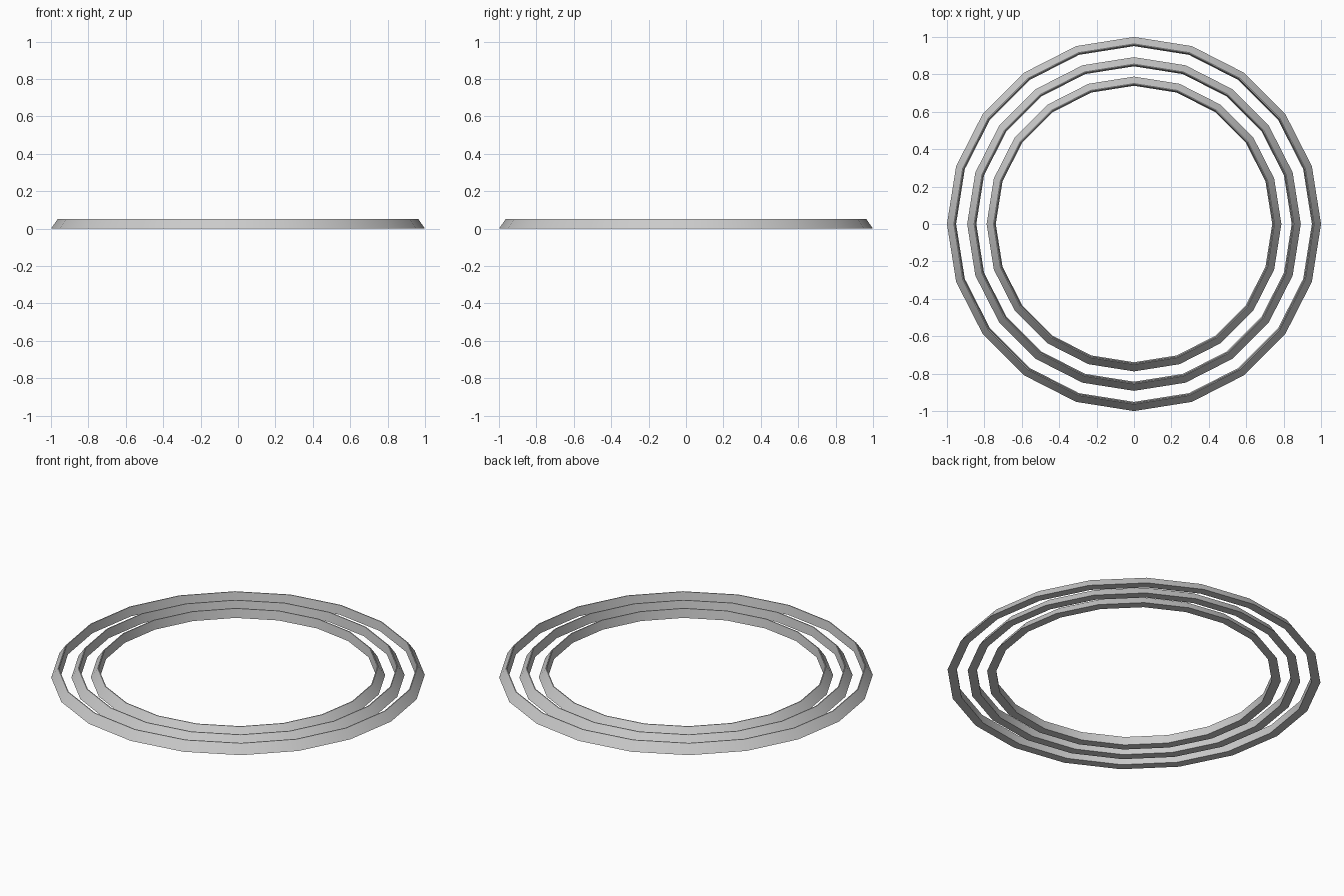
import bpy, math

if "Cube" in bpy.data.objects:
    bpy.data.objects.remove(bpy.data.objects["Cube"])

SIDES = 20

# Cross-section as (inset from outer radius, height): sloped outside, narrow top, steep inside
PROFILE = [(0.0, 0.0), (0.037, 0.053), (0.042, 0.053), (0.049, 0.0)]


def ring(name, radius):
    n = len(PROFILE)
    verts, faces = [], []
    for i in range(SIDES):
        a = 2 * math.pi * i / SIDES
        for inset, z in PROFILE:
            r = radius - inset
            verts.append((r * math.cos(a), r * math.sin(a), z))
    for i in range(SIDES):
        j = (i + 1) % SIDES
        for k in range(n):
            m = (k + 1) % n
            faces.append((i * n + k, j * n + k, j * n + m, i * n + m))
    mesh = bpy.data.meshes.new(name)
    mesh.from_pydata(verts, [], faces)
    obj = bpy.data.objects.new(name, mesh)
    bpy.context.collection.objects.link(obj)
    # Smooth around the ring, sharp along the profile corners
    bpy.ops.object.select_all(action='DESELECT')
    obj.select_set(True)
    bpy.context.view_layer.objects.active = obj
    bpy.ops.object.shade_smooth_by_angle(angle=math.radians(30))
    return obj


# Three concentric rings
for name, radius in (("outer_ring", 1.0), ("middle_ring", 0.892), ("inner_ring", 0.788)):
    ring(name, radius)
